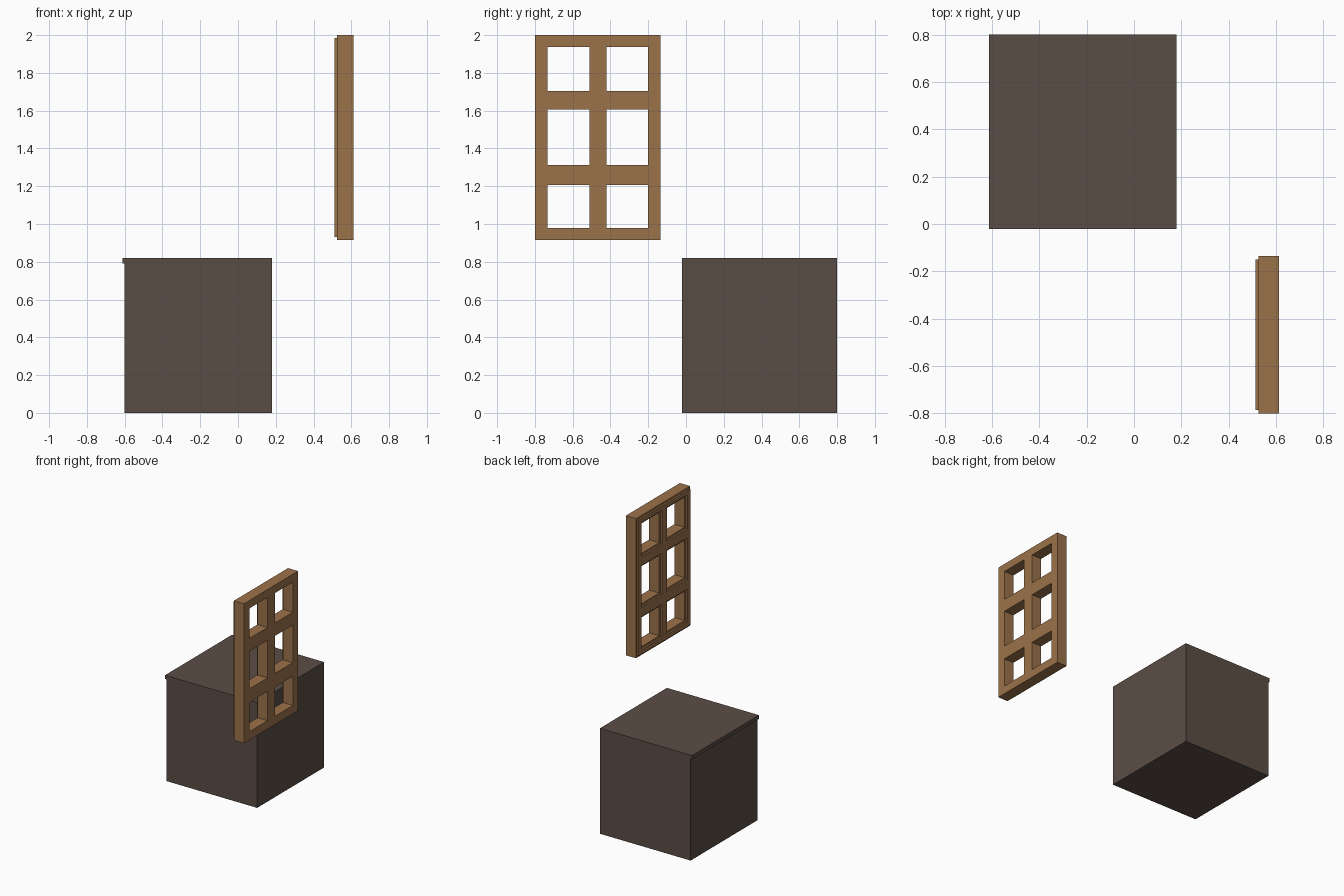
import bpy, bmesh
from mathutils import Vector

if "Cube" in bpy.data.objects:
    bpy.data.objects.remove(bpy.data.objects["Cube"])


def material(name, rgb):
    m = bpy.data.materials.new(name)
    m.diffuse_color = (*rgb, 1)
    m.use_nodes = True
    m.node_tree.nodes["Principled BSDF"].inputs["Base Color"].default_value = m.diffuse_color
    return m


def finish(name, bm, mat):
    bmesh.ops.recalc_face_normals(bm, faces=bm.faces)
    mesh = bpy.data.meshes.new(name)
    bm.to_mesh(mesh)
    bm.free()
    mesh.materials.append(mat)
    bpy.context.collection.objects.link(bpy.data.objects.new(name, mesh))


def extruded(name, polygons, offset, mat):
    """Extrude one or more joined flat polygons into a closed solid."""
    bm = bmesh.new()
    for poly in polygons:
        bm.faces.new([bm.verts.new(p) for p in poly])
    bmesh.ops.remove_doubles(bm, verts=bm.verts, dist=1e-5)
    ext = bmesh.ops.extrude_face_region(bm, geom=bm.faces[:], use_keep_orig=True)
    moved = [g for g in ext["geom"] if isinstance(g, bmesh.types.BMVert)]
    bmesh.ops.translate(bm, verts=moved, vec=Vector(offset))
    bmesh.ops.dissolve_limit(bm, angle_limit=0.01, verts=bm.verts, edges=bm.edges)
    finish(name, bm, mat)


def lattice(name, ys, zs, x0, x1, mat):
    """Slab in the yz plane; every odd grid cell is an opening."""
    cells = []
    for i in range(len(ys) - 1):
        for j in range(len(zs) - 1):
            if i % 2 and j % 2:
                continue
            a, b, c, d = ys[i], ys[i + 1], zs[j], zs[j + 1]
            cells.append([(x0, a, c), (x0, b, c), (x0, b, d), (x0, a, d)])
    extruded(name, cells, (x1 - x0, 0, 0), mat)


def shrink_bars(cuts, step):
    """Narrow every bar by the step on both edges."""
    return [v + (step if i % 2 == 0 else -step) for i, v in enumerate(cuts)]


dark = material("dark_wood", (0.105, 0.075, 0.06))
light = material("light_wood", (0.33, 0.17, 0.07))

# Cabinet block with an overhanging top lip on its left side
profile = [(-0.6, 0), (0.18, 0), (0.18, 0.82), (-0.612, 0.82), (-0.612, 0.79), (-0.6, 0.79)]
extruded("cabinet_block", [[(x, -0.022, z) for x, z in profile]], (0, 0.822, 0), dark)

# Window frame: six openings, with a raised moulding on the left face
ys = [-0.8, -0.733, -0.511, -0.421, -0.2, -0.135]
zs = [0.915, 0.98, 1.207, 1.313, 1.605, 1.705, 1.938, 2.0]
lattice("window_frame", ys, zs, 0.525, 0.612, light)
lattice("window_moulding", shrink_bars(ys, 0.015), shrink_bars(zs, 0.015), 0.512, 0.525, light)
